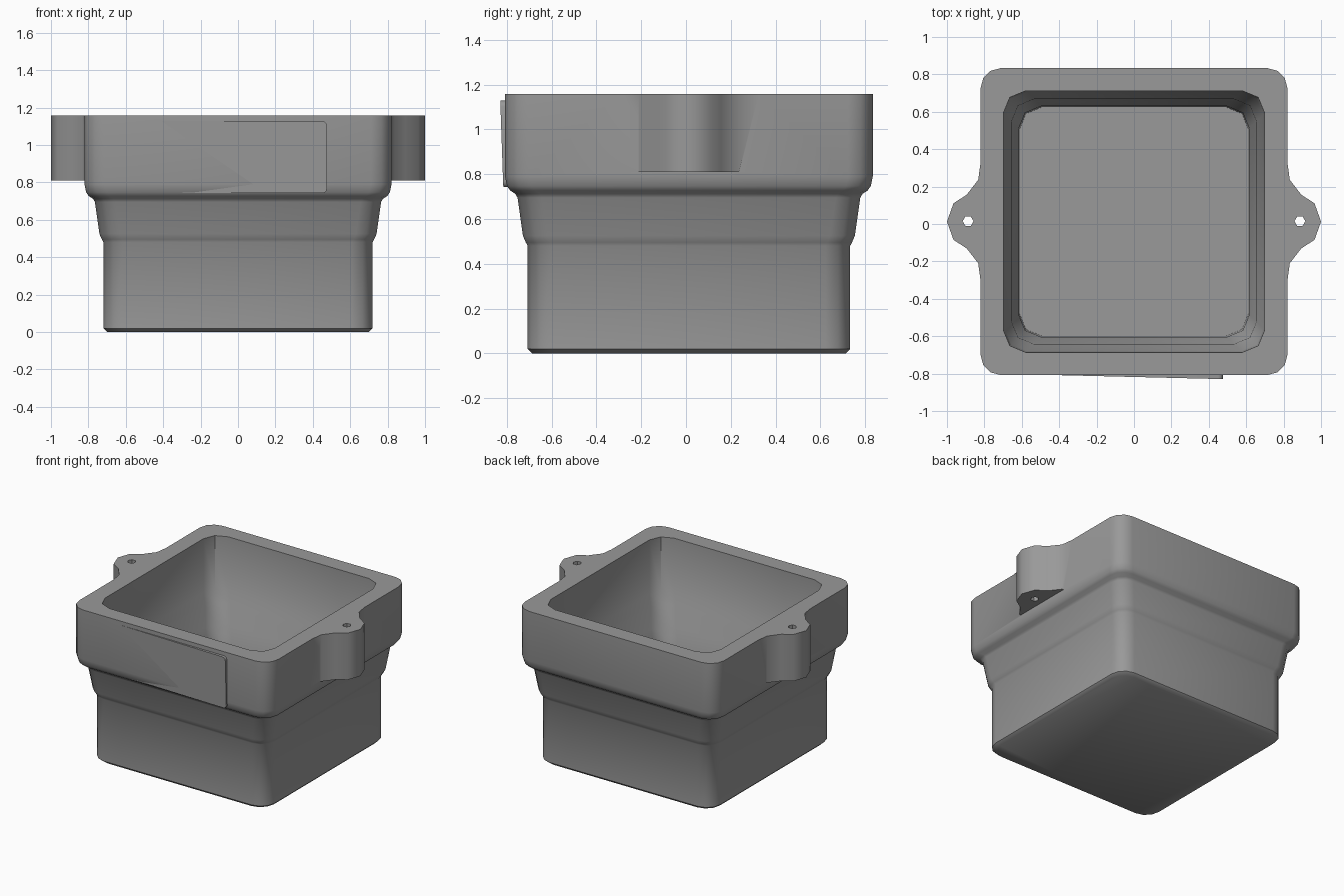
import bpy, bmesh
from math import sin, cos, pi

if "Cube" in bpy.data.objects:
    bpy.data.objects.remove(bpy.data.objects["Cube"])

CY = 0.013  # the box sits slightly back because of the front plate


def rounded_rect(hx, hy, r, seg):
    pts = []
    for k, (sx, sy) in enumerate([(1, 1), (-1, 1), (-1, -1), (1, -1)]):
        for i in range(seg + 1):
            a = k * pi / 2 + i / seg * pi / 2
            pts.append((sx * (hx - r) + r * cos(a), sy * (hy - r) + r * sin(a)))
    return pts


def loft(name, rings):
    """Closed solid through rings of equal point count."""
    bm = bmesh.new()
    loops = [[bm.verts.new(p) for p in ring] for ring in rings]
    n = len(loops[0])
    for a, b in zip(loops, loops[1:]):
        for i in range(n):
            j = (i + 1) % n
            bm.faces.new((a[i], a[j], b[j], b[i]))
    bm.faces.new(loops[0][::-1])
    bm.faces.new(loops[-1])
    bmesh.ops.recalc_face_normals(bm, faces=bm.faces)
    me = bpy.data.meshes.new(name)
    bm.to_mesh(me)
    bm.free()
    ob = bpy.data.objects.new(name, me)
    bpy.context.collection.objects.link(ob)
    return ob


def select_only(ob):
    bpy.ops.object.select_all(action='DESELECT')
    ob.select_set(True)
    bpy.context.view_layer.objects.active = ob


def combine(ob, other, operation):
    select_only(ob)
    m = ob.modifiers.new("combine", 'BOOLEAN')
    m.operation, m.object, m.solver = operation, other, 'EXACT'
    bpy.ops.object.modifier_apply(modifier=m.name)
    bpy.data.objects.remove(other)


def square_rings(profile, r, seg):
    return [[(x, y + CY, z) for x, y in rounded_rect(h, h, r, seg)]
            for h, z in profile]


# stepped outer shell: (half width, height)
OUTER = [(0.70, 0), (0.72, 0.02), (0.72, 0.48), (0.728, 0.495), (0.741, 0.525),
         (0.765, 0.695), (0.775, 0.712), (0.798, 0.727), (0.812, 0.747),
         (0.821, 0.79), (0.821, 1.158)]
box = loft("box", square_rings(OUTER, 0.11, 3))

# screw ears on both sides
EAR = [(0.76, -0.32), (0.818, -0.32), (0.833, -0.21), (0.895, -0.13),
       (0.965, -0.085), (1.0, 0.013), (0.965, 0.111), (0.895, 0.156),
       (0.833, 0.236), (0.818, 0.346), (0.76, 0.346)]
# the underside has a shorter root than the top
EAR_LOW = [(0.76, min(max(y, -0.22), 0.246)) for x, y in EAR[:2]]
EAR_LOW = [(0.76, -0.23), (0.79, -0.222)] + EAR[2:9] + [(0.79, 0.248), (0.76, 0.256)]
for s in (-1, 1):
    ear = loft("ear", [[(s * x, y, 0.81) for x, y in EAR_LOW],
                       [(s * x, y, 1.158) for x, y in EAR]])
    combine(box, ear, 'UNION')
    hole = [(s * 0.887 + 0.029 * cos(i * pi / 3), 0.015 + 0.029 * sin(i * pi / 3))
            for i in range(6)]
    cutter = loft("hole_cutter", [[(x, y, z) for x, y in hole] for z in (0.7, 1.3)])
    combine(box, cutter, 'DIFFERENCE')

# hollow inside, stepped like the outside
INNER = [(0.612, 0.10), (0.617, 0.48), (0.643, 0.53), (0.655, 0.69),
         (0.692, 0.76), (0.699, 1.158), (0.699, 1.25)]
cavity = loft("cavity_cutter", square_rings(INNER, 0.12, 2))
combine(box, cavity, 'DIFFERENCE')

# thin front plate, leaning out towards its top right corner
outline = rounded_rect(0.48, 0.193, 0.025, 3)
plate = loft("front_plate", [
    [(x - 0.005, -0.785, z + 0.935) for x, z in outline],
    [(x - 0.005, -0.811 - 0.024 * x - 0.035 * z, z + 0.935) for x, z in outline]])

# dark grey plastic
dark = bpy.data.materials.new("dark_plastic")
dark.diffuse_color = (0.32, 0.32, 0.32, 1)
dark.use_nodes = True
dark.node_tree.nodes["Principled BSDF"].inputs["Base Color"].default_value = dark.diffuse_color
for ob in (box, plate):
    ob.data.materials.clear()
    ob.data.materials.append(dark)
    select_only(ob)
    bpy.ops.object.shade_smooth_by_angle(angle=0.75)
